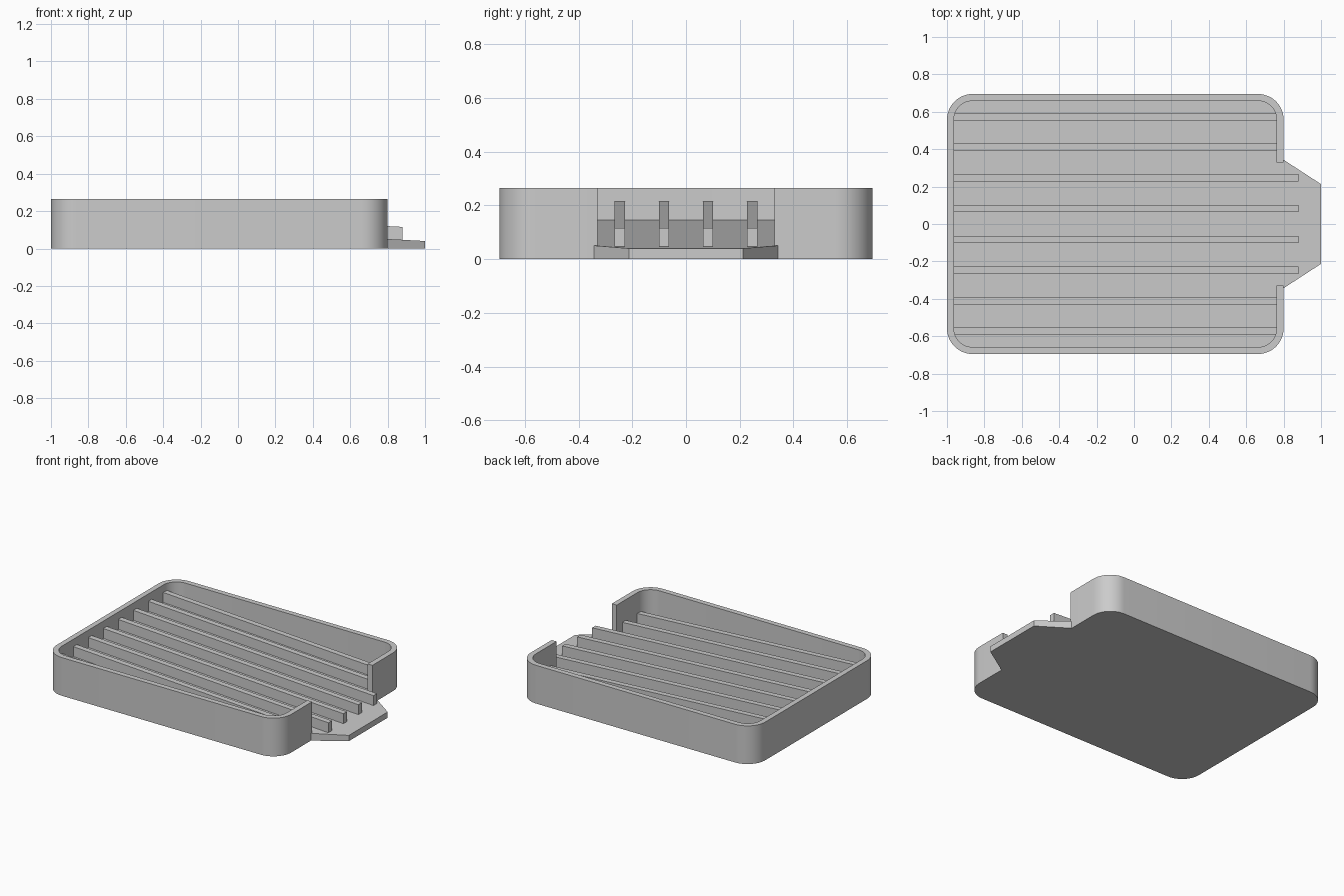
import bpy, bmesh
from math import cos, sin, radians

cube = bpy.data.objects.get("Cube")
if cube:
    bpy.data.objects.remove(cube)

grey = bpy.data.materials.new("plain grey")
grey.use_nodes = True
grey.diffuse_color = (0.6, 0.6, 0.6, 1)
grey.node_tree.nodes["Principled BSDF"].inputs["Base Color"].default_value = (0.6, 0.6, 0.6, 1)

BACK, FRONT, HALF = -1.0, 0.8, 0.695   # outer tray extents
WALL, RADIUS, HEIGHT = 0.037, 0.137, 0.265
GAP = 0.33                             # half width of the pouring gap


def floor_z(x):
    """Height of the sloping drain floor."""
    return 0.04 + 0.0536 * (1 - x)


def outline(inset):
    """Rounded tray outline, open at the gap, running from +y round to -y."""
    r = RADIUS - inset
    x0, x1, y1 = BACK + RADIUS, FRONT - RADIUS, HALF - RADIUS
    pts = [(FRONT - inset, GAP)]
    for cx, cy, start in ((x1, y1, 0), (x0, y1, 90), (x0, -y1, 180), (x1, -y1, 270)):
        for i in range(13):
            a = radians(start + 90 * i / 12)
            pts.append((cx + r * cos(a), cy + r * sin(a)))
    pts.append((FRONT - inset, -GAP))
    return pts


def prism(name, pts, bottom, top):
    """Solid over a plan outline, with bottom and top heights given by x."""
    bm = bmesh.new()
    low = [bm.verts.new((x, y, bottom(x))) for x, y in pts]
    high = [bm.verts.new((x, y, top(x))) for x, y in pts]
    bm.faces.new(low[::-1])
    bm.faces.new(high)
    for i in range(len(pts)):
        j = (i + 1) % len(pts)
        bm.faces.new((low[i], low[j], high[j], high[i]))
    bmesh.ops.recalc_face_normals(bm, faces=bm.faces)
    mesh = bpy.data.meshes.new(name)
    bm.to_mesh(mesh)
    bm.free()
    mesh.materials.append(grey)
    obj = bpy.data.objects.new(name, mesh)
    bpy.context.collection.objects.link(obj)
    return obj


# Rim wall with the gap at the spout end
inner = outline(WALL)
wall = prism("rim_wall", outline(0) + inner[::-1], lambda x: 0, lambda x: HEIGHT)
bpy.context.view_layer.objects.active = wall
wall.select_set(True)
bpy.ops.object.shade_smooth_by_angle(angle=radians(30))

# Sloping floor that carries on into the tapered spout
spout = [(FRONT, -GAP), (FRONT, -0.343), (1, -0.213),
         (1, 0.213), (FRONT, 0.343), (FRONT, GAP)]
prism("floor_and_spout", inner + spout, lambda x: 0, floor_z)

# Drain ribs: the middle four reach out over the spout
for n, y in enumerate((0.082, 0.247, 0.411, 0.573)):
    end = 0.88 if n < 2 else FRONT - WALL
    for side, label in ((1, "left"), (-1, "right")):
        a, b = side * y - 0.019, side * y + 0.019
        prism(f"rib_{label}_{n + 1}",
              [(BACK + WALL, a), (end, a), (end, b), (BACK + WALL, b)],
              lambda x: floor_z(x) - 0.01, lambda x: floor_z(x) + 0.069)
